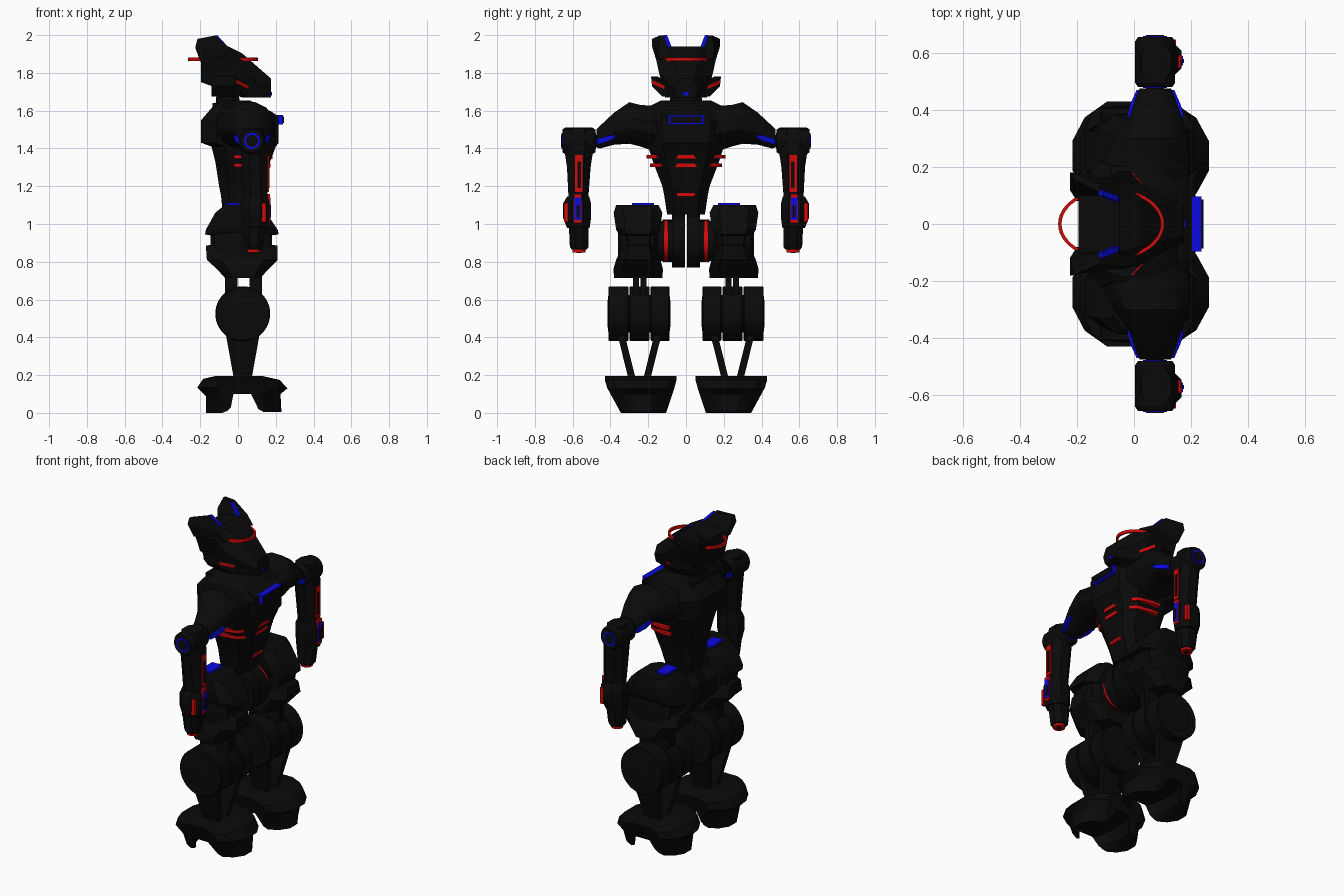
import bpy, bmesh, math


def material(name, rgb):
    m = bpy.data.materials.new(name)
    m.diffuse_color = (*rgb, 1)
    return m


BLACK = material("black armour", (0.003, 0.003, 0.003))
RED = material("red glow", (0.65, 0.003, 0.003))
BLUE = material("blue glow", (0.003, 0.003, 0.75))


def place(axis, pos, a, b):
    return {"x": (pos, a, b), "y": (a, pos, b), "z": (a, b, pos)}[axis]


def ring(axis, pos, a, b, n=8):
    """Outline filling the ranges a and b: n=4 rectangle, n=0 chamfered rectangle, else n-gon."""
    ca, cb, ha, hb = (a[0] + a[1]) / 2, (b[0] + b[1]) / 2, (a[1] - a[0]) / 2, (b[1] - b[0]) / 2
    if n == 0:
        c = 0.6
        pts = [(1, c), (c, 1), (-c, 1), (-1, c), (-1, -c), (-c, -1), (c, -1), (1, -c)]
    else:
        k = 1 / math.cos(math.pi / n)
        ts = [(i + 0.5) * 2 * math.pi / n for i in range(n)]
        pts = [(k * math.cos(t), k * math.sin(t)) for t in ts]
    return [place(axis, pos, ca + ha * u, cb + hb * v) for u, v in pts]


def loft(name, rings, mat=BLACK, mirror=False, smooth=30):
    bm = bmesh.new()
    vs = [[bm.verts.new(p) for p in r] for r in rings]
    n = len(vs[0])
    for r, s in zip(vs, vs[1:]):
        for i in range(n):
            bm.faces.new((r[i], r[(i + 1) % n], s[(i + 1) % n], s[i]))
    bm.faces.new(vs[0])
    bm.faces.new(vs[-1])
    bmesh.ops.recalc_face_normals(bm, faces=bm.faces)
    me = bpy.data.meshes.new(name)
    bm.to_mesh(me)
    bm.free()
    me.materials.append(mat)
    ob = bpy.data.objects.new(name, me)
    bpy.context.collection.objects.link(ob)
    if smooth:
        bpy.ops.object.select_all(action="DESELECT")
        ob.select_set(True)
        bpy.context.view_layer.objects.active = ob
        bpy.ops.object.shade_smooth_by_angle(angle=math.radians(smooth))
    if mirror:
        mod = ob.modifiers.new("mirror", "MIRROR")
        mod.use_axis = (False, True, False)
    return ob


def stack(name, axis, rows, mat=BLACK, mirror=False, n=8):
    """rows: (position, a0, a1, b0, b1)"""
    return loft(name, [ring(axis, r[0], r[1:3], r[3:5], n) for r in rows], mat, mirror)


def box(name, x, y, z, mat=BLACK, mirror=False):
    return loft(name, [ring("z", h, x, y, 4) for h in z], mat, mirror, 0)


def prism(name, axis, poly, span, mat=BLACK, mirror=False):
    return loft(name, [[place(axis, p, a, b) for a, b in poly] for p in span], mat, mirror, 0)


def drum(name, c, rows, mat=BLACK, n=32):
    """Turned part around a y axis through (x, z) = c; rows: (y, radius)."""
    return stack(name, "y", [(y, c[0] - r, c[0] + r, c[1] - r, c[1] + r) for y, r in rows], mat, True, n)


# Head: wedge running down towards the snout
skull = []
for x, wt, zt, wm, zm, wb, zb in [
        (-0.195, 0.10, 1.90, 0.15, 1.87, 0.10, 1.75),
        (-0.05, 0.10, 1.94, 0.16, 1.88, 0.11, 1.70),
        (0.02, 0.08, 1.905, 0.145, 1.81, 0.11, 1.67),
        (0.10, 0.06, 1.835, 0.10, 1.75, 0.08, 1.67),
        (0.175, 0.04, 1.77, 0.065, 1.72, 0.05, 1.67)]:
    skull.append([(x, y, z) for y, z in
                  [(-wt, zt), (wt, zt), (wm, zm), (wb, zb), (-wb, zb), (-wm, zm)]])
loft("head", skull, smooth=0)
loft("ear", [
    [(-0.20, 0.08, 1.86), (-0.20, 0.155, 1.86), (0.01, 0.14, 1.87), (0.0, 0.08, 1.90)],
    [(-0.225, 0.12, 1.93), (-0.225, 0.18, 1.94), (-0.04, 0.15, 1.925), (-0.06, 0.085, 1.94)],
    [(-0.215, 0.16, 1.98), (-0.215, 0.18, 1.98), (-0.12, 0.14, 1.998), (-0.12, 0.11, 1.998)]],
    mirror=True, smooth=0)
loft("inner_ear_light", [
    [(-0.05, 0.075, 1.935), (-0.05, 0.095, 1.935), (-0.065, 0.095, 1.93), (-0.065, 0.075, 1.93)],
    [(-0.11, 0.10, 2.0), (-0.11, 0.12, 2.0), (-0.125, 0.12, 1.995), (-0.125, 0.10, 1.995)]],
    BLUE, True, 0)


# Cheek guards swept back towards their outer edge
def swept(y):
    return (0.18 - y) * 0.9


cheek = [(0.08, 1.76), (0.145, 1.76), (0.185, 1.78), (0.18, 1.73), (0.125, 1.675), (0.07, 1.68)]
loft("cheek", [[(-0.14, y * 0.8, z) for y, z in cheek],
               [(-0.05, y, z) for y, z in cheek],
               [(swept(y) - 0.01, y, z) for y, z in cheek]], mirror=True, smooth=0)
slit = [(0.115, 1.714), (0.18, 1.743), (0.18, 1.762), (0.115, 1.732)]
loft("cheek_light", [[(swept(y) + d, y, z) for y, z in slit] for d in (-0.02, -0.004)], RED, True, 0)
box("chin_light", (0.15, 0.18), (-0.012, 0.012), (1.68, 1.70), BLUE)

# Halo ring around the head
n = 48
halo = []
for i in range(n + 1):
    t = 2 * math.pi * i / n
    halo.append([(-0.08 + (0.18 + d) * math.cos(t), (0.12 + d) * math.sin(t), 1.872 + h)
                 for d, h in [(-0.006, -0.009), (0.006, -0.009), (0.006, 0.009), (-0.006, 0.009)]])
loft("halo", halo, RED)

# Neck and torso
stack("neck", "z", [(1.6, -0.12, 0.02, -0.09, 0.09), (1.75, -0.11, -0.01, -0.075, 0.075)])
stack("torso", "z", [
    (1.05, -0.08, 0.10, -0.10, 0.10), (1.15, -0.09, 0.13, -0.115, 0.115),
    (1.20, -0.10, 0.15, -0.125, 0.125), (1.33, -0.12, 0.17, -0.175, 0.175),
    (1.41, -0.14, 0.20, -0.20, 0.20), (1.43, -0.195, 0.215, -0.205, 0.205),
    (1.55, -0.195, 0.215, -0.22, 0.22), (1.62, -0.135, 0.13, -0.20, 0.20),
    (1.655, -0.11, 0.06, -0.13, 0.13)], n=0)
box("collar", (-0.135, 0.0), (-0.13, 0.13), (1.58, 1.64))
prism("chest_mount", "y", [(0.12, 1.50), (0.212, 1.50), (0.215, 1.57), (0.17, 1.60), (0.12, 1.60)], (-0.13, 0.13))
box("chest_light", (0.19, 0.237), (-0.096, 0.096), (1.527, 1.578), BLUE)
box("chest_light_cover", (0.20, 0.243), (-0.086, 0.086), (1.536, 1.569))
for z, w, x, s in [(1.355, 0.055, 0.183, 0.0), (1.31, 0.06, 0.173, -0.02)]:
    prism("front_rib_light", "x", [(-w, z - 0.01), (w, z - 0.01), (w - 0.015, z + 0.01), (0.015 - w, z + 0.01)],
          (x - 0.03, x), RED)
    prism("side_rib_light", "z", [(-0.02, 0.15), (-0.02, 0.21 + s), (0.03, 0.21 + s), (0.09, 0.198 + s),
                                  (0.125, 0.185 + s), (0.15, 0.155 + s), (0.13, 0.12 + s)],
          (z - 0.009, z + 0.009), RED, True)
box("waist_light", (0.10, 0.142), (-0.047, 0.047), (1.146, 1.163), RED)

# Shoulders and upper arms
stack("shoulder", "y", [
    (0.15, -0.14, 0.19, 1.38, 1.625), (0.24, -0.10, 0.195, 1.41, 1.63),
    (0.30, -0.07, 0.185, 1.425, 1.645), (0.38, -0.015, 0.165, 1.42, 1.59),
    (0.455, 0.01, 0.14, 1.40, 1.52), (0.475, 0.02, 0.13, 1.405, 1.50)], mirror=True, n=12)
for side in (-1, 1):
    c = 0.075
    loft("shoulder_light", [
        [(c + side * (h + d), y, z + e) for d, e in
         [(-0.025, -w), (0.004, -w), (0.004, w), (-0.025, w)]]
        for y, h, z, w in [(0.375, 0.096, 1.465, 0.008), (0.42, 0.084, 1.45, 0.015), (0.47, 0.062, 1.435, 0.014)]],
        BLUE, True, 0)

# Forearms
ELBOW = (0.074, 1.44)
drum("elbow", ELBOW, [(0.48, 0.06), (0.495, 0.07), (0.64, 0.07), (0.655, 0.06)])
drum("elbow_light", ELBOW, [(0.476, 0.042), (0.659, 0.042)], BLUE)
drum("elbow_cap", ELBOW, [(0.473, 0.032), (0.662, 0.032)])
stack("forearm", "z", [
    (1.505, 0.025, 0.13, 0.495, 0.64), (1.40, 0.015, 0.155, 0.49, 0.645),
    (1.30, 0.02, 0.157, 0.505, 0.63), (1.10, 0.035, 0.157, 0.52, 0.62)], mirror=True)
stack("gauntlet", "z", [
    (1.145, 0.035, 0.157, 0.512, 0.63), (1.11, 0.018, 0.166, 0.503, 0.65),
    (1.03, 0.018, 0.166, 0.503, 0.65), (0.98, 0.025, 0.155, 0.51, 0.63)], mirror=True)
stack("hand", "z", [(0.99, 0.022, 0.145, 0.515, 0.62), (0.88, 0.035, 0.133, 0.515, 0.615),
                    (0.865, 0.045, 0.123, 0.525, 0.605)], mirror=True)
for name, z, r, mat in [("hand_light", 0.85, 0.034, RED), ("hand_nozzle", 0.847, 0.014, BLACK)]:
    stack(name, "z", [(h, 0.083 - r, 0.083 + r, 0.566 - r, 0.566 + r) for h in (0.88, z)], mat, True, 16)
box("forearm_light", (0.13, 0.163), (0.547, 0.587), (1.17, 1.365), RED, True)
box("forearm_light_cover", (0.13, 0.166), (0.557, 0.575), (1.19, 1.33), mirror=True)
box("wrist_light", (0.14, 0.169), (0.553, 0.592), (1.005, 1.16), RED, True)
box("wrist_panel", (0.14, 0.172), (0.555, 0.589), (1.02, 1.14), BLUE, True)
box("wrist_panel_cover", (0.14, 0.175), (0.565, 0.579), (1.035, 1.10), mirror=True)
box("outer_wrist_light", (0.125, 0.148), (0.625, 0.646), (1.01, 1.11), RED, True)

# Pelvis: paired plates, rear guard and hip discs
drum("pelvis_disc", (0.02, 0.91), [(0.006, 0.14), (0.075, 0.14)])
box("pelvis_post", (-0.06, 0.08), (0.01, 0.07), (0.95, 1.08), mirror=True)
prism("pelvis_rear_guard", "y", [(-0.06, 0.80), (-0.13, 0.87), (-0.13, 0.97), (-0.07, 1.025), (0.06, 1.025),
                                 (-0.03, 0.99), (-0.07, 0.91)], (0.03, 0.125), mirror=True)
drum("hip_axle", (0.02, 0.91), [(0.07, 0.105), (0.17, 0.105)])
drum("hip_light", (0.02, 0.91), [(0.094, 0.112), (0.117, 0.112)], RED)

# Thighs: hourglass armour with a waist in the middle
stack("thigh", "z", [
    (1.10, -0.07, 0.11, 0.145, 0.37), (1.06, -0.12, 0.15, 0.125, 0.383),
    (0.97, -0.17, 0.21, 0.138, 0.37), (0.945, -0.175, 0.215, 0.15, 0.355),
    (0.94, -0.145, 0.18, 0.155, 0.35), (0.89, -0.145, 0.18, 0.165, 0.335),
    (0.885, -0.17, 0.21, 0.165, 0.335), (0.81, -0.165, 0.21, 0.135, 0.37),
    (0.76, -0.11, 0.16, 0.122, 0.385), (0.715, -0.07, 0.12, 0.125, 0.38)], mirror=True, n=0)
drum("thigh_disc", (0.02, 0.915), [(0.15, 0.11), (0.17, 0.145), (0.34, 0.145), (0.36, 0.10)])
box("thigh_light", (-0.06, 0.01), (0.17, 0.285), (1.09, 1.112), BLUE, True)

# Knee links
for x in (-0.035, 0.095):
    for y in (0.225, 0.265):
        box("knee_link", (x - 0.033, x + 0.033), (y - 0.016, y + 0.016), (0.60, 0.74), mirror=True)

# Calves: three drums with a core and end domes
CALF = (0.025, 0.525)
for a, b in [(0.088, 0.187), (0.192, 0.299), (0.304, 0.41)]:
    drum("calf_drum", CALF, [(a, 0.14), (a + 0.005, 0.145), (b - 0.005, 0.145), (b, 0.14)])
drum("calf_core", CALF, [(0.082, 0.06), (0.087, 0.10), (0.411, 0.10), (0.416, 0.06)])

# Shin struts converging on the ankle
for top, bottom in [(0.345, 0.283), (0.147, 0.21)]:
    loft("shin", [ring("z", z, (0.025 - h, 0.025 + h), (y - 0.019, y + 0.019), 4)
                  for z, y, h in [(0.42, top, 0.09), (0.17, bottom, 0.045)]], mirror=True, smooth=0)

# Feet: arched side profile lofted across, narrower at the sole and rounded at the sides
sole = [(-0.215, 0.135), (-0.185, 0.18), (-0.12, 0.195), (0.13, 0.195), (0.22, 0.175),
        (0.262, 0.13), (0.225, 0.10), (0.23, 0.005), (0.18, 0.02), (0.11, 0.10),
        (-0.06, 0.10), (-0.085, 0.03), (-0.12, 0.01), (-0.17, 0.0), (-0.17, 0.09)]
foot = []
for t, k in [(-1, 0.55), (-0.75, 0.82), (-0.3, 1), (0.3, 1), (0.75, 0.82), (1, 0.55)]:
    foot.append([(0.02 + (x - 0.02) * k,
                  0.225 + 0.015 * min(z / 0.14, 1) + t * (0.12 + 0.07 * min(z / 0.16, 1)), z)
                 for x, z in sole])
loft("foot", foot, mirror=True)
